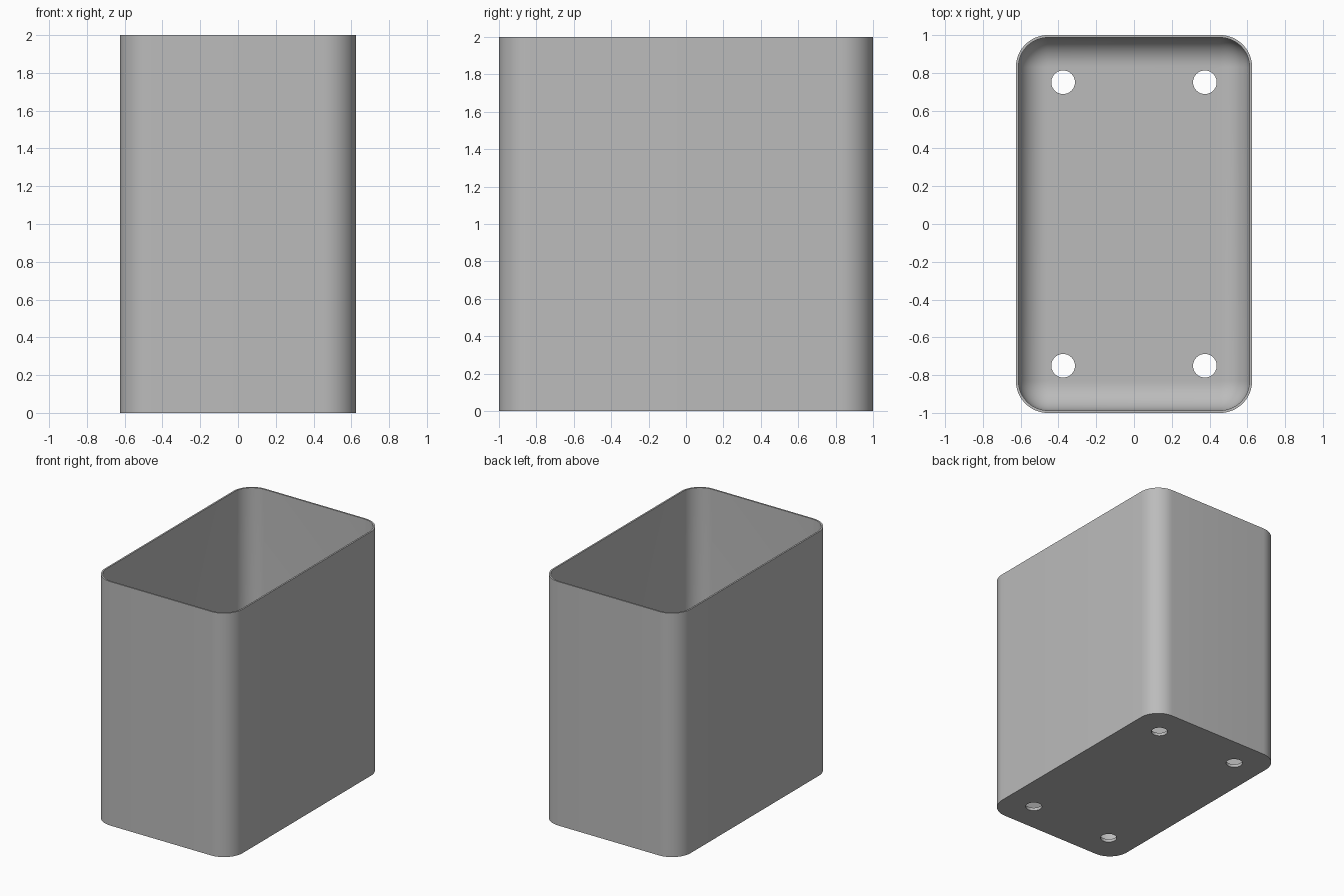
import bpy, bmesh
from math import sin, cos, pi
from mathutils import Matrix

cube = bpy.data.objects.get("Cube")
if cube:
    bpy.data.objects.remove(cube, do_unlink=True)

HALF_X, HALF_Y, HEIGHT = 0.625, 1.0, 2.0
CORNER, WALL, FLOOR, FILLET = 0.17, 0.0135, 0.025, 0.15
STEPS = 12

grey = bpy.data.materials.new("plain_grey")
grey.use_nodes = True
grey.diffuse_color = (0.5, 0.5, 0.5, 1)
grey.node_tree.nodes["Principled BSDF"].inputs["Base Color"].default_value = (0.5, 0.5, 0.5, 1)


def make_object(name, bm):
    bmesh.ops.recalc_face_normals(bm, faces=bm.faces)
    mesh = bpy.data.meshes.new(name)
    bm.to_mesh(mesh)
    bm.free()
    mesh.materials.append(grey)
    obj = bpy.data.objects.new(name, mesh)
    bpy.context.collection.objects.link(obj)
    return obj


def rounded_ring(bm, inset, z):
    """Rounded rectangle, moved inwards by inset, at height z."""
    r = CORNER - inset
    cx, cy = HALF_X - CORNER, HALF_Y - CORNER
    ring = []
    for quarter, (sx, sy) in enumerate([(1, 1), (-1, 1), (-1, -1), (1, -1)]):
        for i in range(STEPS + 1):
            a = (quarter + i / STEPS) * pi / 2
            ring.append(bm.verts.new((sx * cx + r * cos(a), sy * cy + r * sin(a), z)))
    return ring


# Bin shell: outer wall, rim, inner wall and rounded inner floor edge
profile = [(0, 0), (0, HEIGHT), (WALL, HEIGHT)]
for i in range(STEPS + 1):
    a = i / STEPS * pi / 2
    profile.append((WALL + FILLET * (1 - cos(a)), FLOOR + FILLET * (1 - sin(a))))

bm = bmesh.new()
rings = [rounded_ring(bm, inset, z) for inset, z in profile]
for low, high in zip(rings, rings[1:]):
    for i in range(len(low)):
        j = (i + 1) % len(low)
        bm.faces.new((low[i], low[j], high[j], high[i]))
bm.faces.new(rings[0])
bm.faces.new(rings[-1])
shell = make_object("bin_shell", bm)

# Four drain holes through the floor
bm = bmesh.new()
for x in (-0.375, 0.375):
    for y in (-0.75, 0.75):
        bmesh.ops.create_cone(bm, cap_ends=True, segments=40, radius1=0.0625, radius2=0.0625,
                              depth=0.4, matrix=Matrix.Translation((x, y, 0)))
cutter = make_object("hole_cutter", bm)
cutter.hide_render = True

holes = shell.modifiers.new("drain_holes", "BOOLEAN")
holes.operation = "DIFFERENCE"
holes.solver = "EXACT"
holes.object = cutter

bpy.ops.object.select_all(action="DESELECT")
shell.select_set(True)
bpy.context.view_layer.objects.active = shell
bpy.ops.object.modifier_apply(modifier=holes.name)
bpy.data.objects.remove(cutter, do_unlink=True)
bpy.ops.object.shade_smooth_by_angle(angle=pi / 6)
